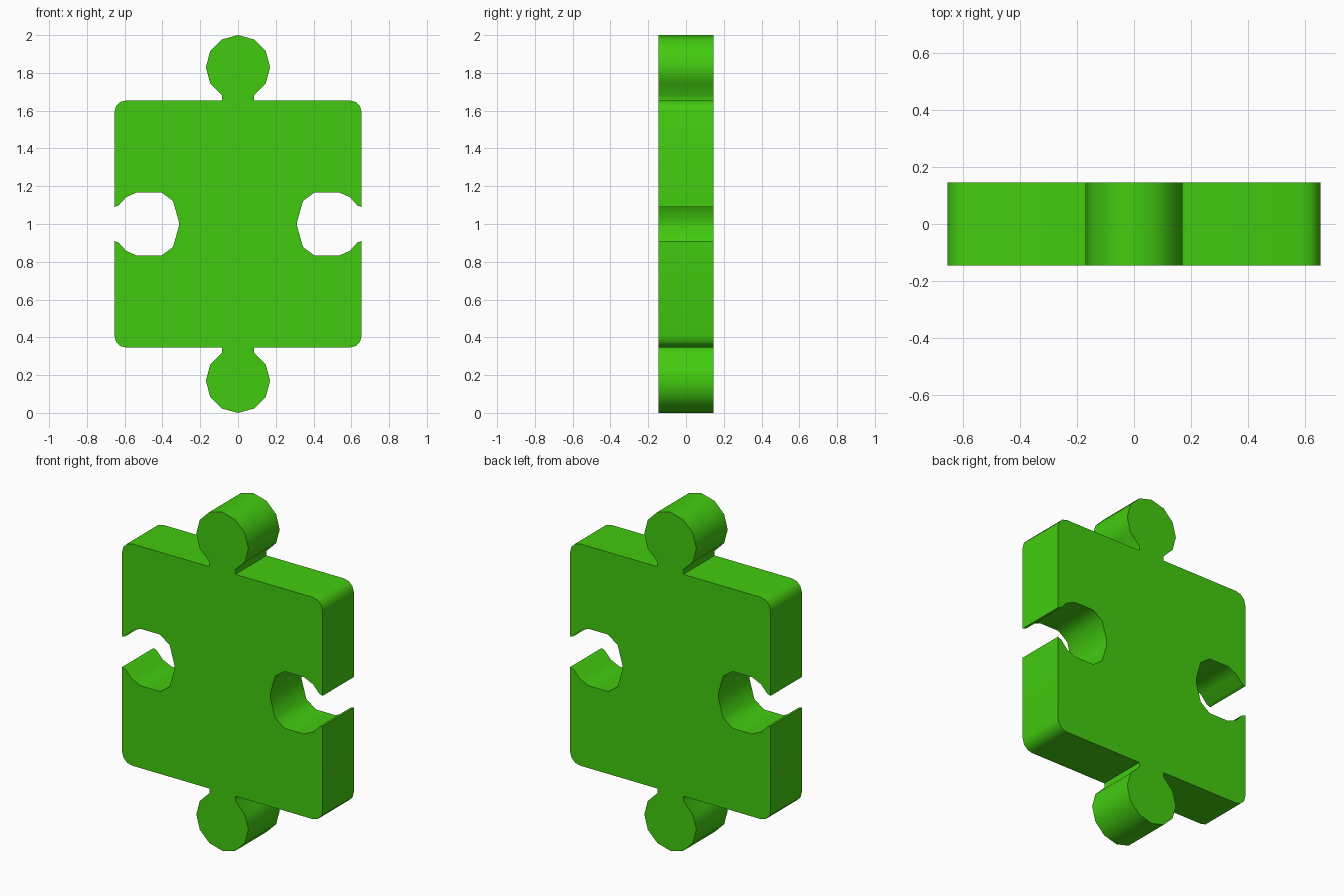
import bpy, bmesh, math

if "Cube" in bpy.data.objects:
    bpy.data.objects.remove(bpy.data.objects["Cube"])

HALF, DEPTH, CORNER = 0.655, 0.146, 0.065

green = bpy.data.materials.new("bright_green")
green.diffuse_color = (0.055, 0.6, 0.005, 1)
green.use_nodes = True
green.node_tree.nodes["Principled BSDF"].inputs["Base Color"].default_value = green.diffuse_color


def arc(cx, cz, r, a0, a1, n):
    """n steps along an arc, angles in degrees."""
    return [(cx + r * math.cos(math.radians(a0 + (a1 - a0) * i / n)),
             cz + r * math.sin(math.radians(a0 + (a1 - a0) * i / n)))
            for i in range(n + 1)]


# Upper right quarter of the outline, heights relative to the centre
quarter = arc(0, 0.83, 0.17, 90, -60, 5)                  # knob
quarter += [(0.085, HALF)]                                # neck
quarter += arc(HALF - CORNER, HALF - CORNER, CORNER, 90, 0, 3)  # rounded corner
quarter += [(HALF, 0.09), (0.632, 0.098), (0.592, 0.142), (0.534, 0.168),
            (0.407, 0.168), (0.344, 0.122), (0.313, 0.012)]     # socket

# Mirror down, then left
right = quarter + [(x, -z) for x, z in reversed(quarter)]
outline = right + [(-x, z) for x, z in reversed(right[1:-1])]

# Extrude the outline into a slab
bm = bmesh.new()
front = bm.faces.new([bm.verts.new((x, -DEPTH, z + 1)) for x, z in outline])
ext = bmesh.ops.extrude_face_region(bm, geom=[front], use_keep_orig=True)
bmesh.ops.translate(bm, vec=(0, 2 * DEPTH, 0),
                    verts=[g for g in ext["geom"] if isinstance(g, bmesh.types.BMVert)])
bmesh.ops.triangulate(bm, faces=[f for f in bm.faces if len(f.verts) > 4])
bmesh.ops.recalc_face_normals(bm, faces=bm.faces[:])
mesh = bpy.data.meshes.new("puzzle_piece")
bm.to_mesh(mesh)
bm.free()
mesh.materials.append(green)

piece = bpy.data.objects.new("puzzle_piece", mesh)
bpy.context.collection.objects.link(piece)
bpy.context.view_layer.objects.active = piece
piece.select_set(True)
bpy.ops.object.shade_smooth_by_angle(angle=math.radians(50))
